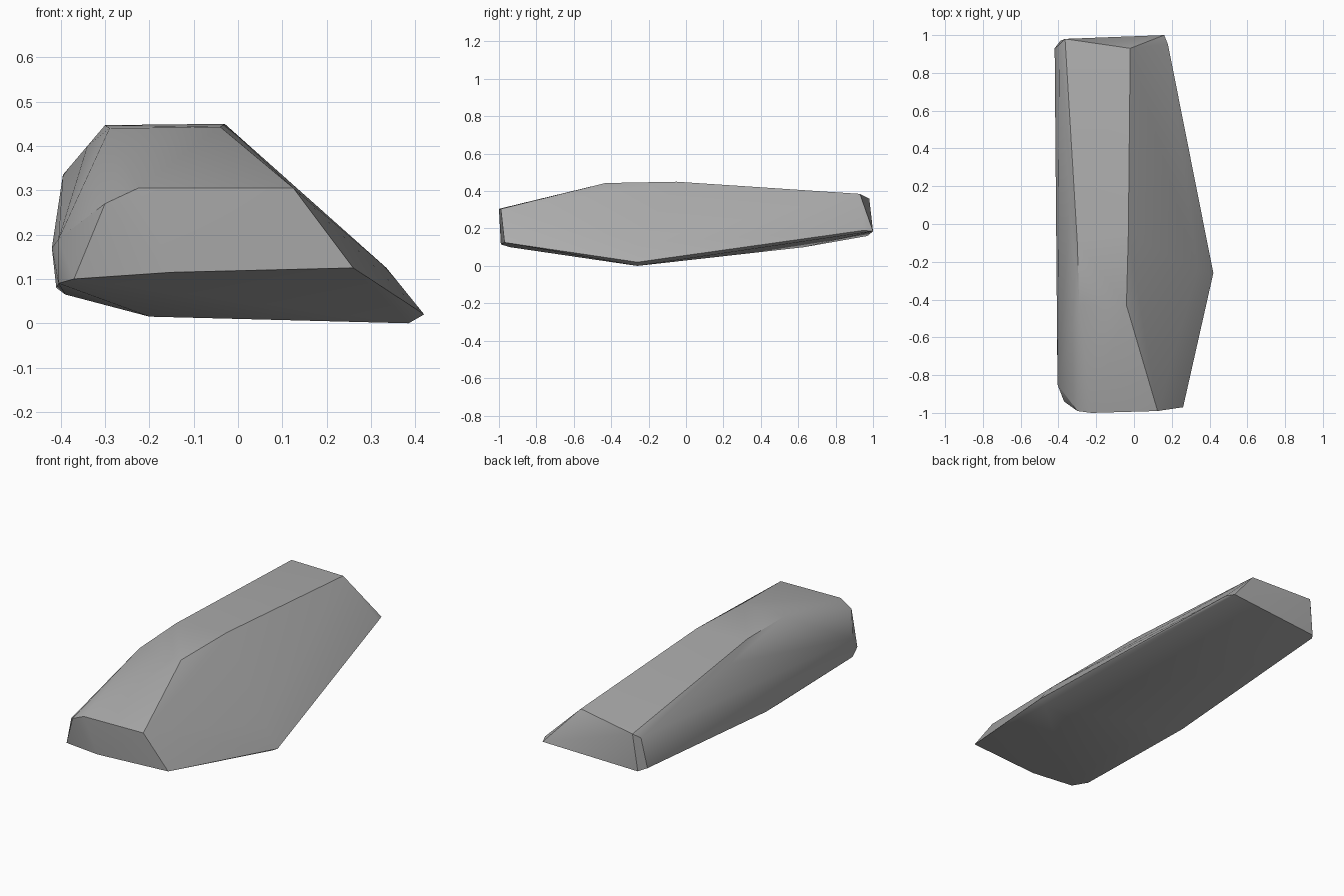
import bpy
import bmesh
from math import radians

cube = bpy.data.objects.get("Cube")
if cube:
    bpy.data.objects.remove(cube, do_unlink=True)

stone = bpy.data.materials.new("stone_grey")
stone.use_nodes = True
colour = (0.42, 0.42, 0.42, 1)
stone.diffuse_color = colour
stone.node_tree.nodes["Principled BSDF"].inputs["Base Color"].default_value = colour

# Corner points of the boulder, grouped by the region they shape
front_end = [(-.225, -1, .305), (.125, -.99, .305), (.26, -.97, .125), (-.15, -.99, .115),
             (-.37, -.94, .1), (-.3, -.99, .27), (-.405, -.85, .19), (-.405, -.85, .09)]
crown = [(-.29, -.43, .44), (-.04, -.43, .443), (-.03, -.05, .45), (-.3, -.1, .447),
         (-.34, .1, .4)]
back_end = [(-.02, .93, .385), (-.365, .98, .36), (-.395, .95, .335), (.16, 1, .185),
            (.18, .95, .19), (-.39, .97, .16), (-.42, .93, .17)]
underside = [(.42, -.26, .02), (.385, -.26, 0), (-.2, -.36, .015), (-.2, -.1, .02),
             (-.39, -.25, .065), (-.41, -.1, .08), (-.3, .63, .1)]
flank = [(.335, -.25, .125)]

# Wrap the corners in a tight convex skin
bm = bmesh.new()
for corner in front_end + crown + back_end + underside + flank:
    bm.verts.new(corner)
hull = bmesh.ops.convex_hull(bm, input=bm.verts)
loose = {v for v in hull["geom_interior"] + hull["geom_unused"]
         if isinstance(v, bmesh.types.BMVert)}
bmesh.ops.delete(bm, geom=list(loose), context='VERTS')
bmesh.ops.dissolve_limit(bm, angle_limit=radians(1), verts=bm.verts, edges=bm.edges)
bmesh.ops.recalc_face_normals(bm, faces=bm.faces)

mesh = bpy.data.meshes.new("boulder")
bm.to_mesh(mesh)
bm.free()
mesh.materials.append(stone)
boulder = bpy.data.objects.new("boulder", mesh)
bpy.context.collection.objects.link(boulder)

# Soft shading with crisp ridges
bpy.ops.object.select_all(action='DESELECT')
boulder.select_set(True)
bpy.context.view_layer.objects.active = boulder
bpy.ops.object.shade_smooth_by_angle(angle=radians(30))
